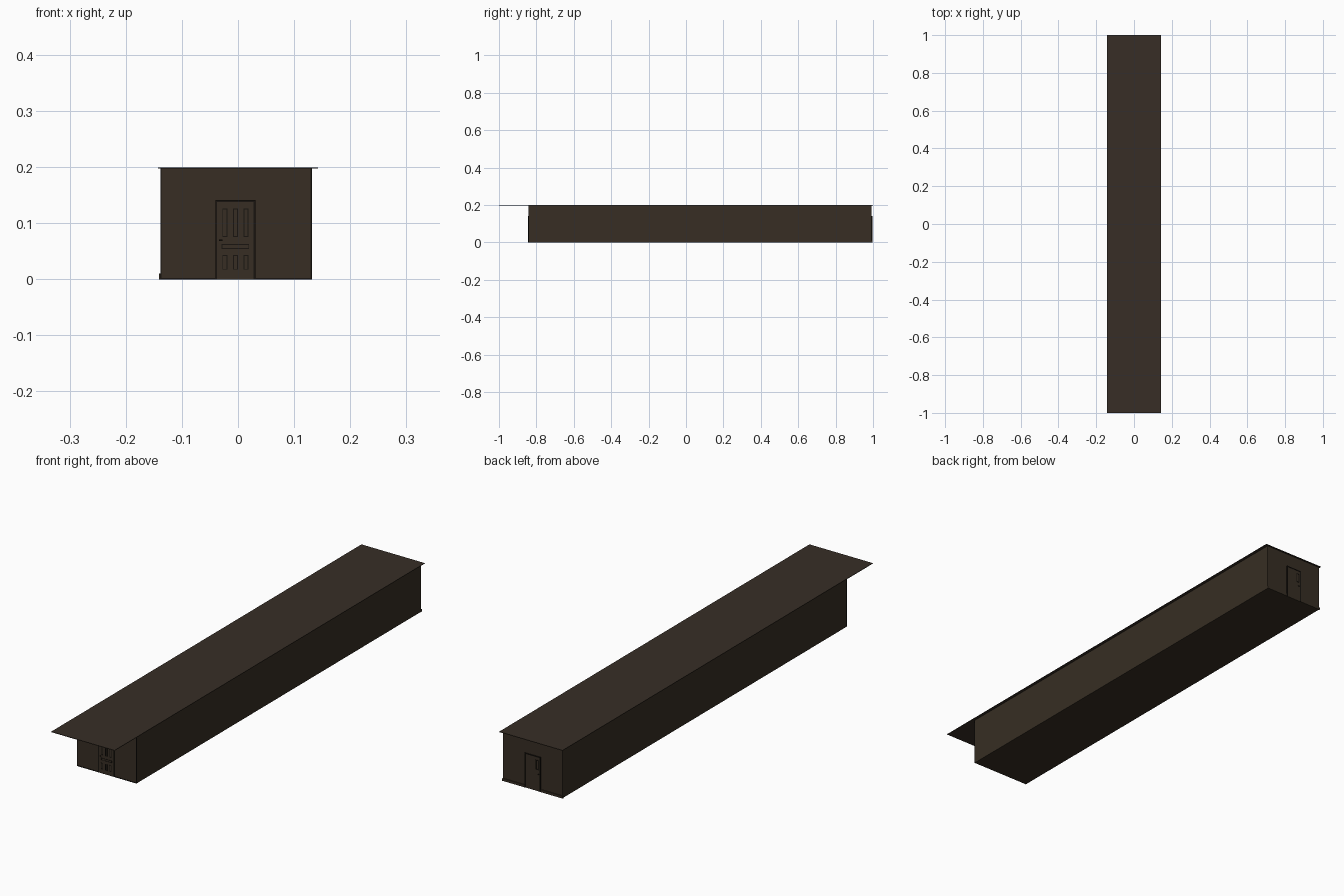
import bpy

if "Cube" in bpy.data.objects:
    bpy.data.objects.remove(bpy.data.objects["Cube"])


def material(name, rgb):
    m = bpy.data.materials.new(name)
    m.diffuse_color = (*rgb, 1)
    m.use_nodes = True
    m.node_tree.nodes["Principled BSDF"].inputs["Base Color"].default_value = m.diffuse_color
    return m


WALL = material("dark brown wall", (0.038, 0.027, 0.017))
ROOF = material("dark brown roof", (0.038, 0.027, 0.019))
DARK = material("near black trim", (0.009, 0.007, 0.005))


def box(name, x0, x1, y0, y1, z0, z1, mat):
    v = [(x, y, z) for x in (x0, x1) for y in (y0, y1) for z in (z0, z1)]
    f = [(0, 1, 3, 2), (4, 6, 7, 5), (0, 4, 5, 1),
         (2, 3, 7, 6), (0, 2, 6, 4), (1, 5, 7, 3)]
    me = bpy.data.meshes.new(name)
    me.from_pydata(v, [], f)
    me.materials.append(mat)
    ob = bpy.data.objects.new(name, me)
    bpy.context.collection.objects.link(ob)
    return ob


FRONT, BACK = -0.84, 0.993

# Long corridor and its thin overhanging roof
box("corridor_walls", -0.138, 0.131, FRONT, BACK, 0, 0.197, WALL)
box("roof", -0.143, 0.143, -1, 1, 0.197, 0.199, ROOF)


def plate(name, side, x0, x1, z0, z1, depth, mat):
    """Thin plate lying on the front (-1) or back (1) wall."""
    y = FRONT if side < 0 else BACK
    a, b = sorted((y - side * 0.001, y + side * depth))
    box(name, x0, x1, a, b, z0, z1, mat)


def outline(name, side, x0, x1, z0, z1, w, depth, bottom=True):
    """Dark border around a rectangle."""
    plate(name + "_left", side, x0, x0 + w, z0, z1, depth, DARK)
    plate(name + "_right", side, x1 - w, x1, z0, z1, depth, DARK)
    plate(name + "_top", side, x0 + w, x1 - w, z1 - w, z1, depth, DARK)
    if bottom:
        plate(name + "_bottom", side, x0 + w, x1 - w, z0, z0 + w, depth, DARK)


# Doors with dark frames and handles
for end, side in (("front", -1), ("back", 1)):
    plate(end + "_door", side, -0.038, 0.028, 0, 0.138, 0.002, WALL)
    outline(end + "_door_frame", side, -0.040, 0.031, 0, 0.141, 0.003, 0.004, False)
    plate(end + "_handle", side, -0.034, -0.028, 0.068, 0.071, 0.005, DARK)

# Front door panels
for i, x in enumerate((-0.028, -0.009, 0.010)):
    outline(f"upper_panel_{i}", -1, x, x + 0.009, 0.075, 0.126, 0.0017, 0.003)
    outline(f"lower_panel_{i}", -1, x, x + 0.009, 0.017, 0.043, 0.0017, 0.003)
outline("middle_panel", -1, -0.029, 0.020, 0.054, 0.063, 0.0017, 0.003)

# Back door window
outline("back_door_window", 1, -0.033, -0.018, 0.086, 0.126, 0.003, 0.003)

# Corner trims and skirting on the end walls
for x in (-0.1385, 0.1295):
    plate("front_corner_trim", -1, x, x + 0.002, 0, 0.197, 0.001, DARK)
plate("front_sill", -1, -0.138, 0.131, 0, 0.002, 0.002, DARK)
for x0, x1 in ((-0.141, -0.040), (0.031, 0.132)):
    plate("back_skirting", 1, x0, x1, 0, 0.010, 0.003, WALL)
